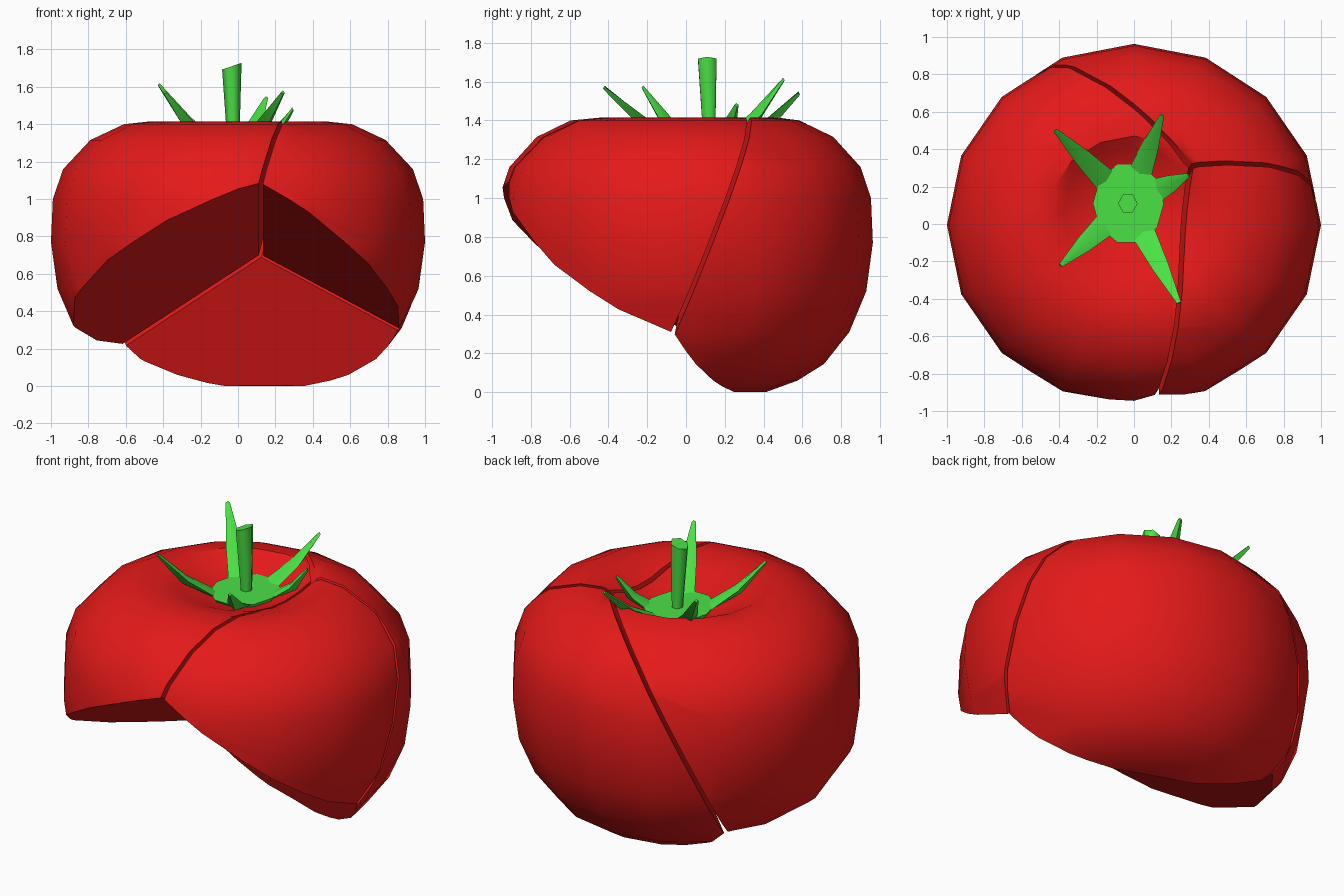
import bpy, bmesh, math
from mathutils import Vector as V

if "Cube" in bpy.data.objects:
    bpy.data.objects.remove(bpy.data.objects["Cube"])


def material(name, rgb):
    m = bpy.data.materials.new(name)
    m.diffuse_color = (*rgb, 1)
    m.use_nodes = True
    m.node_tree.nodes["Principled BSDF"].inputs["Base Color"].default_value = m.diffuse_color
    return m


RED = material("tomato_red", (0.78, 0.01, 0.01))
GREEN = material("leaf_green", (0.07, 0.75, 0.06))


def finish(bm, name, mat, angle=38):
    bmesh.ops.recalc_face_normals(bm, faces=bm.faces)
    me = bpy.data.meshes.new(name)
    bm.to_mesh(me)
    bm.free()
    me.materials.append(mat)
    ob = bpy.data.objects.new(name, me)
    bpy.context.collection.objects.link(ob)
    bpy.ops.object.select_all(action='DESELECT')
    ob.select_set(True)
    bpy.context.view_layer.objects.active = ob
    bpy.ops.object.shade_smooth_by_angle(angle=math.radians(angle))
    return ob


def loft(bm, rings):
    """Skin a list of closed rings of points and cap both ends."""
    rows = [[bm.verts.new(p) for p in r] for r in rings]
    n = len(rows[0])
    for a, b in zip(rows, rows[1:]):
        for i in range(n):
            j = (i + 1) % n
            bm.faces.new((a[i], a[j], b[j], b[i]))
    bm.faces.new(rows[0][::-1])
    bm.faces.new(rows[-1])


def ring(cx, cy, z, rx, ry, n):
    return [V((cx + rx * math.cos(2 * math.pi * i / n),
               cy + ry * math.sin(2 * math.pi * i / n), z)) for i in range(n)]


# Tomato body: centre x, centre y, z, radius (dimple sits off centre under the stem)
PROFILE = [(.02, 0, .03, .05), (.03, 0, .01, .22), (.02, 0, 0, .43), (.02, 0, .06, .60),
           (.01, 0, .145, .74), (0, 0, .31, .875), (0, 0, .52, .965), (0, 0, .77, 1.0),
           (0, 0, 1.0, .99), (0, 0, 1.16, .935), (0, 0, 1.315, .79), (0, 0, 1.40, .61),
           (0, .02, 1.415, .47), (-.02, .07, 1.375, .36), (-.03, .10, 1.31, .22),
           (-.03, .11, 1.28, .06)]


def tomato():
    bm = bmesh.new()
    loft(bm, [ring(x, y - .005, z, r, r * .968, 16) for x, y, z, r in PROFILE])
    bmesh.ops.recalc_face_normals(bm, faces=bm.faces)
    return bm


# Fracture: planes through one inner apex and the rays where three pieces meet
APEX = V((.12, .01, .69))
TOP, FRONT = V((.30, .30, 1.38)), V((.12, -.95, 1.09))
RIGHT, LEFT = V((.85, -.07, .30)), V((-.57, .45, .24))
GAP = .011


def piece(name, rays):
    bm = tomato()
    for i in range(3):
        a, b, keep = (rays[(i + k) % 3] - APEX for k in range(3))
        n = a.cross(b).normalized()
        if n.dot(keep) > 0:
            n = -n
        bmesh.ops.bisect_plane(bm, geom=bm.verts[:] + bm.edges[:] + bm.faces[:], dist=1e-5,
                               plane_co=APEX - n * GAP, plane_no=n, clear_outer=True)
        bmesh.ops.holes_fill(bm, edges=[e for e in bm.edges if e.is_boundary], sides=0)
    finish(bm, name, RED)


piece("left_piece", (TOP, FRONT, LEFT))
piece("right_piece", (TOP, FRONT, RIGHT))
piece("back_piece", (TOP, LEFT, RIGHT))

# Calyx disc and slanted, flaring stem
C = V((-.03, .11, 1.31))
bm = bmesh.new()
loft(bm, [ring(C.x, C.y, 1.285, .17, .18, 10), ring(C.x, C.y, 1.325, .19, .22, 10)])
finish(bm, "calyx", GREEN)

bm = bmesh.new()
top = ring(-.033, .11, 1.71, .052, .055, 6)
for p in top:
    p.z += .35 * (p.x + .033)
loft(bm, [ring(-.025, .12, 1.3, .032, .035, 6), top])
finish(bm, "stem", GREEN, 65)

# Sepals: folded blades from the calyx rim to pointed tips
TIPS = [(-.42, .50, 1.61), (.15, .58, 1.54), (.29, .26, 1.48), (.24, -.42, 1.57), (-.39, -.22, 1.57)]
bm = bmesh.new()
for t in TIPS:
    t = V(t)
    d = (t - C).to_2d().normalized()
    d, side = V((d.x, d.y, 0)), V((-d.y, d.x, 0))
    base = C + d * .16
    rings = []
    for f, w, h, sag in ((0, .065, .02, 0), (.5, .045, .03, .025), (1, .012, .008, 0)):
        p = base.lerp(t, f) - V((0, 0, sag))
        rings.append([p + side * w, p - V((0, 0, h)) + d * h, p - side * w, p + V((0, 0, .01))])
    loft(bm, rings)
finish(bm, "sepals", GREEN, 50)
